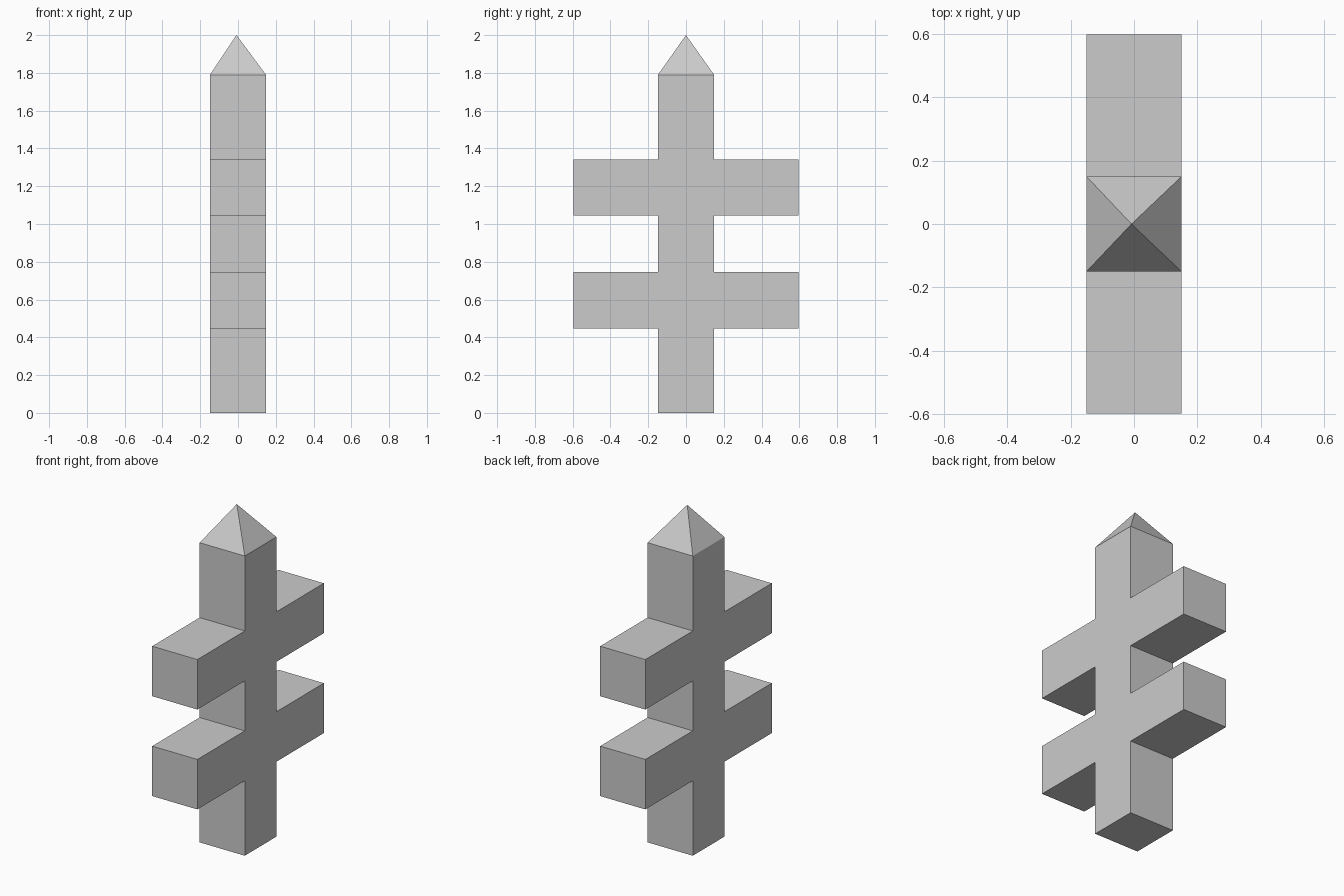
import bpy, bmesh
from mathutils import Vector

if "Cube" in bpy.data.objects:
    bpy.data.objects.remove(bpy.data.objects["Cube"])

U = 0.2982            # module: thickness of post and arms
H = U / 2
ARM = 2 * U           # arm reach from the centre
APEX = Vector((-0.008, 0, 2.0))

# Right half of the side silhouette (y, z), mirrored to close the outline
half = [(H, 0)]
for low in (1.5 * U, 3.5 * U):
    half += [(H, low), (ARM, low), (ARM, low + U), (H, low + U)]
half.append((H, 6 * U))
outline = half + [(-y, z) for y, z in reversed(half)]

# Post with two crossbars: extrude the silhouette along x
bm = bmesh.new()
side = bm.faces.new([bm.verts.new((-H, y, z)) for y, z in outline])
ext = bmesh.ops.extrude_face_region(bm, geom=[side], use_keep_orig=True)
moved = [g for g in ext["geom"] if isinstance(g, bmesh.types.BMVert)]
bmesh.ops.translate(bm, verts=moved, vec=(U, 0, 0))

# Pointed tip: poke the top face and raise its centre
bm.faces.ensure_lookup_table()
top = max(bm.faces, key=lambda f: min(v.co.z for v in f.verts))
tip = bmesh.ops.poke(bm, faces=[top])["verts"][0]
tip.co = APEX
bmesh.ops.recalc_face_normals(bm, faces=bm.faces)

mesh = bpy.data.meshes.new("double_cross_post")
bm.to_mesh(mesh)
bm.free()
bpy.context.collection.objects.link(bpy.data.objects.new("double_cross_post", mesh))
